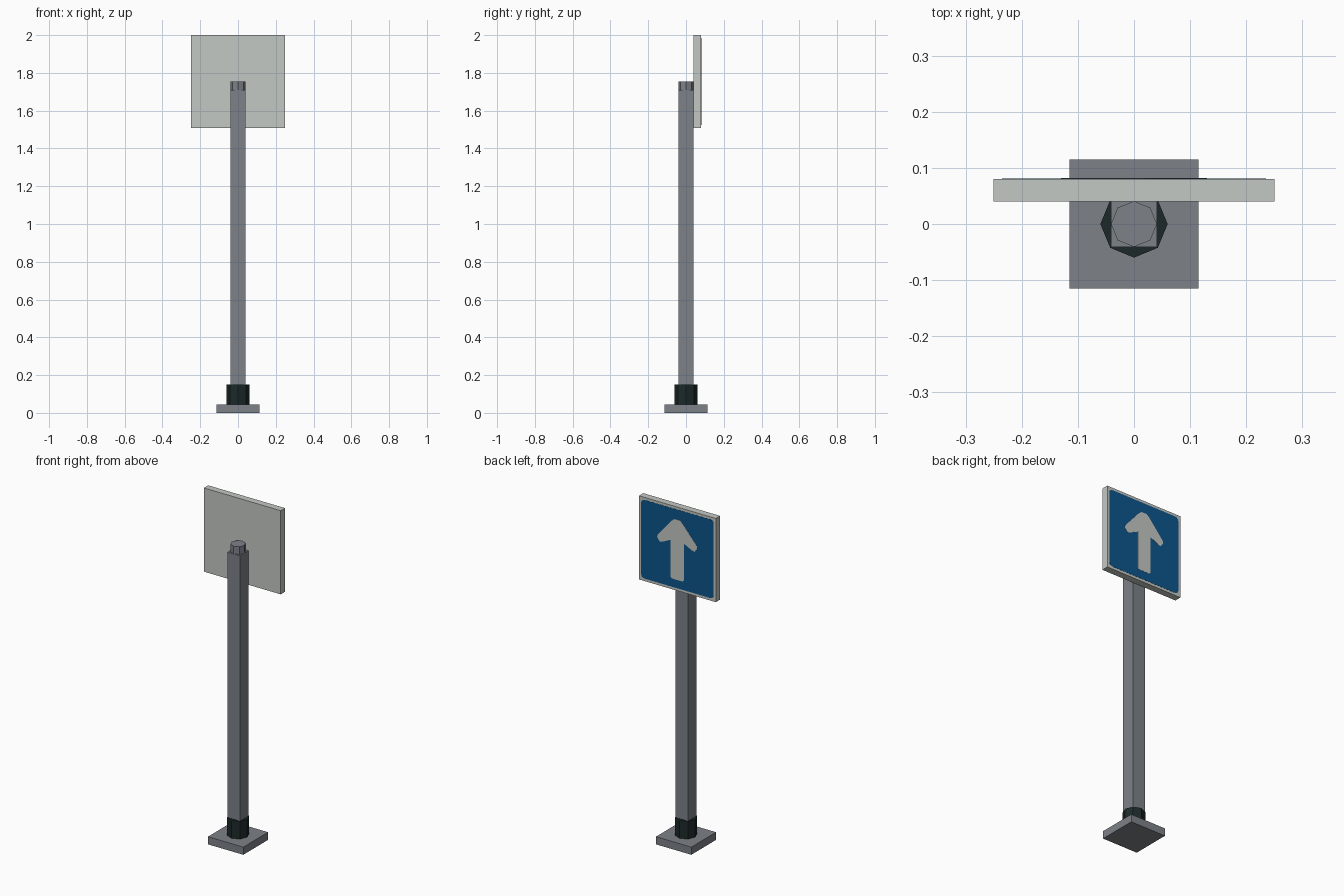
import bpy, bmesh, math

if "Cube" in bpy.data.objects:
    bpy.data.objects.remove(bpy.data.objects["Cube"])


def material(name, rgb):
    m = bpy.data.materials.new(name)
    m.diffuse_color = (*rgb, 1)
    m.use_nodes = True
    m.node_tree.nodes["Principled BSDF"].inputs["Base Color"].default_value = m.diffuse_color
    return m


GREY = material("steel grey", (0.205, 0.223, 0.25))
DARK = material("dark collar", (0.012, 0.022, 0.022))
WHITE = material("off white", (0.55, 0.58, 0.55))
BLUE = material("sign blue", (0.004, 0.09, 0.26))


def finish(name, bm, mat):
    bmesh.ops.recalc_face_normals(bm, faces=bm.faces)
    me = bpy.data.meshes.new(name)
    bm.to_mesh(me)
    bm.free()
    me.materials.append(mat)
    ob = bpy.data.objects.new(name, me)
    bpy.context.collection.objects.link(ob)


def box(name, lo, hi, mat):
    bm = bmesh.new()
    bmesh.ops.create_cube(bm, size=1)
    for v in bm.verts:
        v.co = [(a + b) / 2 + c * (b - a) for a, b, c in zip(lo, hi, v.co)]
    finish(name, bm, mat)


def octagon(name, radius, z0, z1, mat):
    # eight-sided prism with corners on the axes
    prism(name, [(radius * math.cos(i * math.pi / 4), radius * math.sin(i * math.pi / 4), z0)
                 for i in range(8)], (0, 0, z1 - z0), mat)


def prism(name, points, offset, mat):
    bm = bmesh.new()
    face = bm.faces.new([bm.verts.new(p) for p in points])
    ext = bmesh.ops.extrude_face_region(bm, geom=[face], use_keep_orig=True)
    verts = [g for g in ext["geom"] if isinstance(g, bmesh.types.BMVert)]
    bmesh.ops.translate(bm, verts=verts, vec=offset)
    finish(name, bm, mat)


# Base, collar, post and cap
box("base_plate", (-0.115, -0.115, 0), (0.115, 0.115, 0.045), GREY)
octagon("collar", 0.06, 0.045, 0.15, DARK)
box("post", (-0.041, -0.041, 0.045), (0.041, 0.041, 1.71), GREY)
octagon("post_cap", 0.041, 1.71, 1.755, GREY)

# Sign board, facing +y
box("sign_board", (-0.25, 0.04, 1.508), (0.25, 0.08, 2.0), WHITE)

# Blue panel with rounded corners
W, H, R, ZC, Y = 0.235, 0.231, 0.02, 1.754, 0.08
outline = []
for k, (sx, sz) in enumerate([(1, 1), (-1, 1), (-1, -1), (1, -1)]):
    for j in range(4):
        a = math.pi / 2 * (k + j / 3)
        outline.append((sx * (W - R) + R * math.cos(a), Y,
                        ZC + sz * (H - R) + R * math.sin(a)))
prism("blue_panel", outline, (0, 0.001, 0), BLUE)

# White arrow, half profile mirrored
half = [(0.018, 1.926), (0.035, 1.912), (0.128, 1.805), (0.13, 1.79), (0.115, 1.768),
        (0.1, 1.77), (0.043, 1.797), (0.043, 1.58), (0.035, 1.572)]
arrow = half + [(-x, z) for x, z in reversed(half)]
prism("arrow", [(x, Y + 0.0005, z) for x, z in arrow], (0, 0.0015, 0), WHITE)
